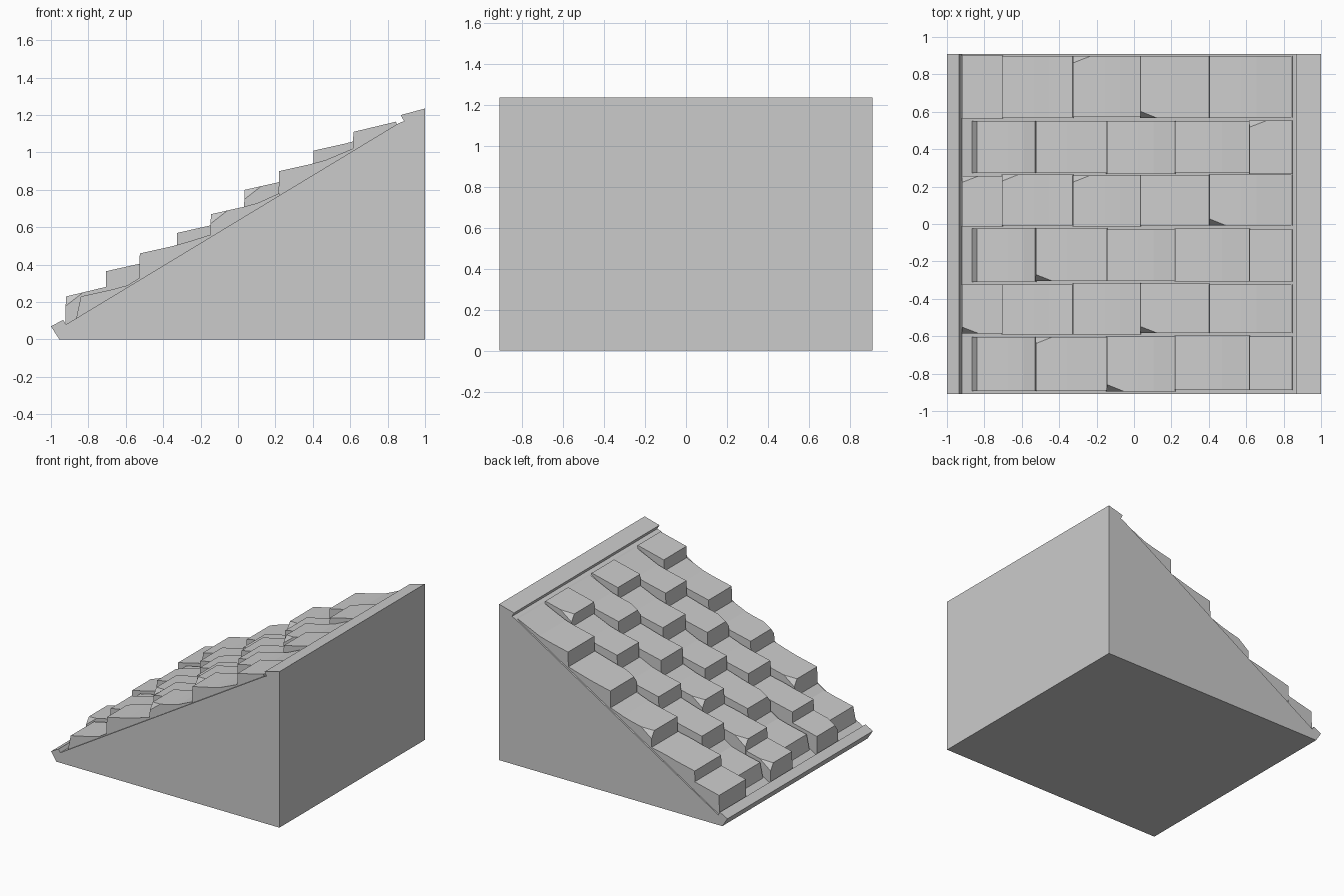
import bpy
import bmesh
import random
from mathutils import Vector

random.seed(4)
if "Cube" in bpy.data.objects:
    bpy.data.objects.remove(bpy.data.objects["Cube"], do_unlink=True)

# Single stone colour
stone = bpy.data.materials.new("stone_grey")
stone.use_nodes = True
GREY = (0.6, 0.6, 0.6, 1)
stone.diffuse_color = GREY
stone.node_tree.nodes["Principled BSDF"].inputs["Base Color"].default_value = GREY


def extrude_profile(profile, y0, y1):
    """Solid made by sweeping an x-z outline from y0 to y1."""
    bm = bmesh.new()
    face = bm.faces.new([bm.verts.new((x, y0, z)) for x, z in profile])
    swept = bmesh.ops.extrude_face_region(bm, geom=[face])["geom"]
    verts = [v for v in swept if isinstance(v, bmesh.types.BMVert)]
    bmesh.ops.translate(bm, verts=verts, vec=(0, y1 - y0, 0))
    bmesh.ops.recalc_face_normals(bm, faces=bm.faces)
    return bm


def finish(bm, name):
    mesh = bpy.data.meshes.new(name)
    bm.to_mesh(mesh)
    bm.free()
    mesh.materials.append(stone)
    obj = bpy.data.objects.new(name, mesh)
    bpy.context.collection.objects.link(obj)
    return obj


def slope(x):
    """Height of the bare ramp surface."""
    return 0.08 + (x + 0.92) * 0.605


def chip(bm, x, y, z, side):
    """Slice off the upper front corner on one side of a tile."""
    point = Vector((x + 0.09, y, z + 0.02))
    normal = Vector((-1 / 0.09, side / 0.05, 1 / 0.07)).normalized()
    cut = bmesh.ops.bisect_plane(bm, geom=bm.verts[:] + bm.edges[:] + bm.faces[:],
                                 plane_co=point, plane_no=normal, clear_outer=True)
    edges = [e for e in cut["geom_cut"] if isinstance(e, bmesh.types.BMEdge)]
    bmesh.ops.holes_fill(bm, edges=edges)
    bmesh.ops.recalc_face_normals(bm, faces=bm.faces)


# Wedge base with a lip at the foot and a coping at the top
base = [(-0.955, 0), (1, 0), (1, 1.235), (0.87, 1.2), (0.888, 1.167),
        (0.86, slope(0.86)), (-0.92, 0.08), (-0.935, 0.105), (-1, 0.07)]
finish(extrude_profile(base, -0.91, 0.91), "wedge_base")

# Staggered rows of tiles: front edge positions and top heights
END = 0.845
ODD = [(-0.84, 0.23), (-0.525, 0.46), (-0.145, 0.67), (0.22, 0.9), (0.617, 1.11)]
EVEN = [(-0.92, 0.23), (-0.705, 0.365), (-0.325, 0.57), (0.035, 0.8), (0.405, 1.01)]
ROWS = [(-0.89, -0.6), (-0.587, -0.32), (-0.308, -0.025),
        (-0.013, 0.262), (0.272, 0.552), (0.567, 0.9)]
# Chipped corners as (row, tile): side
CHIPS = {(0, 2): -1, (0, 1): 1, (1, 0): -1, (1, 3): -1, (2, 1): -1, (3, 4): -1,
         (3, 0): 1, (3, 1): 1, (3, 2): 1, (4, 4): 1, (5, 2): 1, (5, 3): -1}

for r, (low, high) in enumerate(ROWS):
    tiles = EVEN if r % 2 else ODD
    for t, (x, z) in enumerate(tiles):
        last = t == len(tiles) - 1
        x_end = END if last else tiles[t + 1][0]
        foot = x - (0.03 if t == 0 and r % 2 == 0 else 0.004)
        length = x_end - x
        outline = [(foot, slope(foot) - 0.02), (x, z)]
        # Flat tread that bends up to the foot of the next tile
        if length > 0.3:
            outline += [(x + 0.17, z + 0.038), (x + 0.25, z + 0.06)]
            z_end = 1.155 if last else slope(x_end) + 0.012
        else:
            z_end = z + 0.24 * length
        outline += [(x_end, z_end), (x_end + 0.008, slope(x_end) - 0.02)]
        y0 = low + random.uniform(-0.005, 0.005)
        y1 = high + random.uniform(-0.005, 0.005)
        bm = extrude_profile(outline, y0, y1)
        side = CHIPS.get((r, t))
        if side:
            chip(bm, x, y1 if side > 0 else y0, z, side)
        finish(bm, f"tile_row{r + 1}_{t + 1}")
